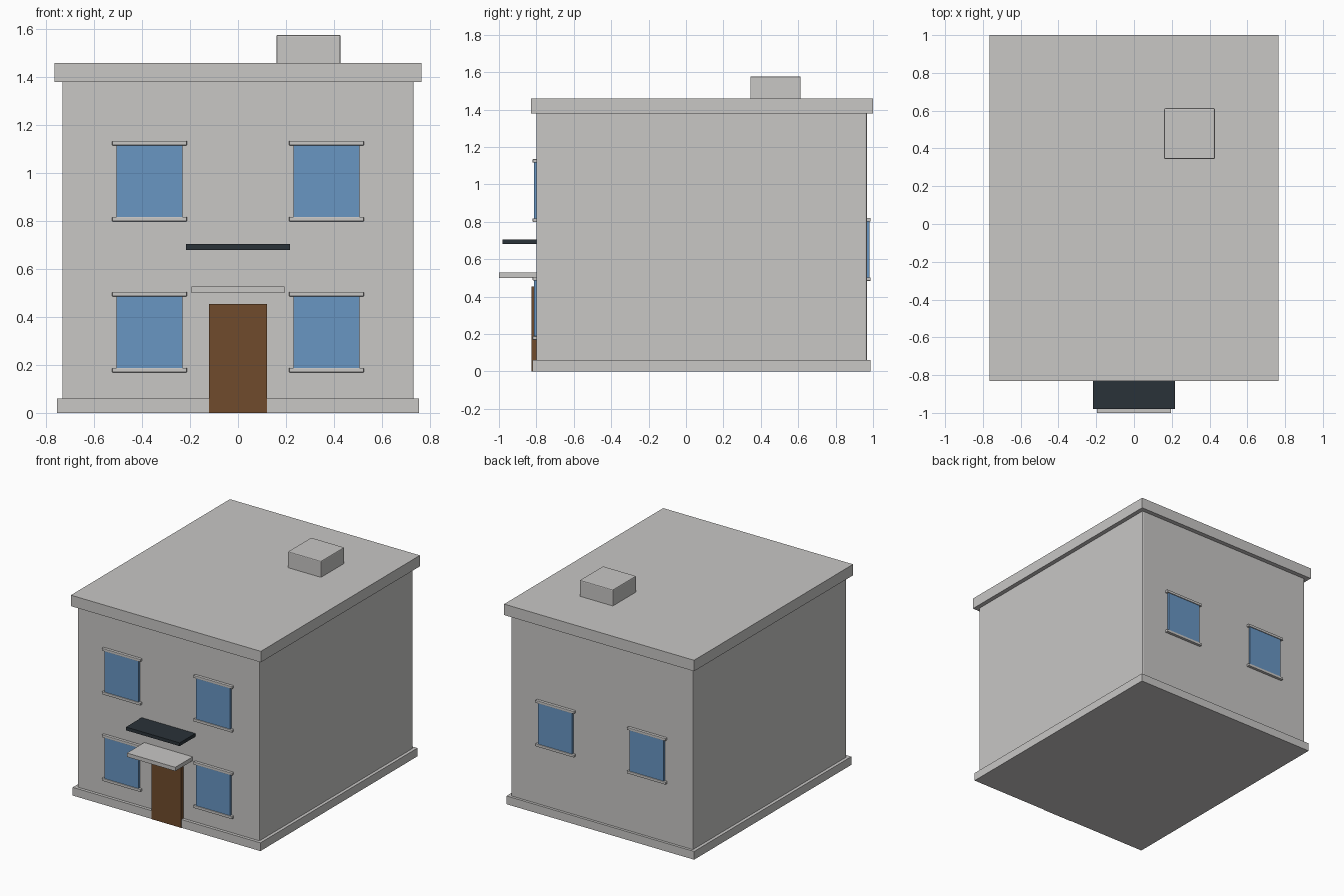
import bpy
import bmesh

cube = bpy.data.objects.get("Cube")
if cube:
    bpy.data.objects.remove(cube, do_unlink=True)


def material(name, color):
    mat = bpy.data.materials.new(name)
    mat.use_nodes = True
    mat.diffuse_color = (*color, 1)
    mat.node_tree.nodes["Principled BSDF"].inputs["Base Color"].default_value = (*color, 1)
    return mat


STONE = material("stone grey", (0.58, 0.57, 0.56))
GLASS = material("window blue", (0.14, 0.305, 0.545))
WOOD = material("door brown", (0.16, 0.07, 0.025))
SLATE = material("dark slate", (0.023, 0.032, 0.04))


def box(name, x, y, z, mat, bevel=0):
    """Box spanning the (low, high) ranges, with optionally bevelled edges."""
    bm = bmesh.new()
    bmesh.ops.create_cube(bm, size=1)
    for v in bm.verts:
        v.co = [lo + (hi - lo) * (c + 0.5) for c, (lo, hi) in zip(v.co, (x, y, z))]
    mesh = bpy.data.meshes.new(name)
    bm.to_mesh(mesh)
    bm.free()
    mesh.materials.append(mat)
    obj = bpy.data.objects.new(name, mesh)
    bpy.context.collection.objects.link(obj)
    if bevel:
        mod = obj.modifiers.new("soft edges", "BEVEL")
        mod.width = bevel
        mod.segments = 2
    return obj


FRONT, BACK = -0.8, 0.967

# Main block, plinth, flat roof and chimney
box("walls", (-0.733, 0.733), (FRONT, BACK), (0.01, 1.39), STONE, 0.006)
box("plinth", (-0.756, 0.756), (-0.822, 0.986), (0, 0.06), STONE)
box("roof_slab", (-0.765, 0.765), (-0.83, 1.0), (1.38, 1.46), STONE)
box("chimney", (0.16, 0.428), (0.344, 0.613), (1.44, 1.577), STONE, 0.006)

# Door and the two canopies above it
box("door", (-0.12, 0.12), (-0.825, FRONT + 0.01), (0, 0.455), WOOD)
box("door_canopy", (-0.195, 0.195), (-1.0, FRONT + 0.01), (0.5, 0.528), STONE)
box("upper_canopy", (-0.216, 0.216), (-0.98, FRONT + 0.01), (0.68, 0.704), SLATE)


def window(name, cx, wall, out, bottom):
    """Pane with a sill and a lintel; out is the wall's outward y direction."""
    def depth(d):
        return tuple(sorted((wall - out * 0.01, wall + out * d)))
    top = bottom + 0.298
    box(name + "_pane", (cx - 0.138, cx + 0.138), depth(0.014), (bottom, top), GLASS)
    for part, z in (("sill", bottom - 0.019), ("lintel", top)):
        box(f"{name}_{part}", (cx - 0.156, cx + 0.156), depth(0.02),
            (z, z + 0.019), STONE, 0.003)


# Windows: two rows at the front, one row at the back
for side, cx in (("left", 0.369), ("right", -0.369)):
    window(f"front_lower_{side}_window", cx, FRONT, -1, 0.188)
    window(f"front_upper_{side}_window", cx, FRONT, -1, 0.818)
    window(f"back_{side}_window", cx, BACK, 1, 0.503)
